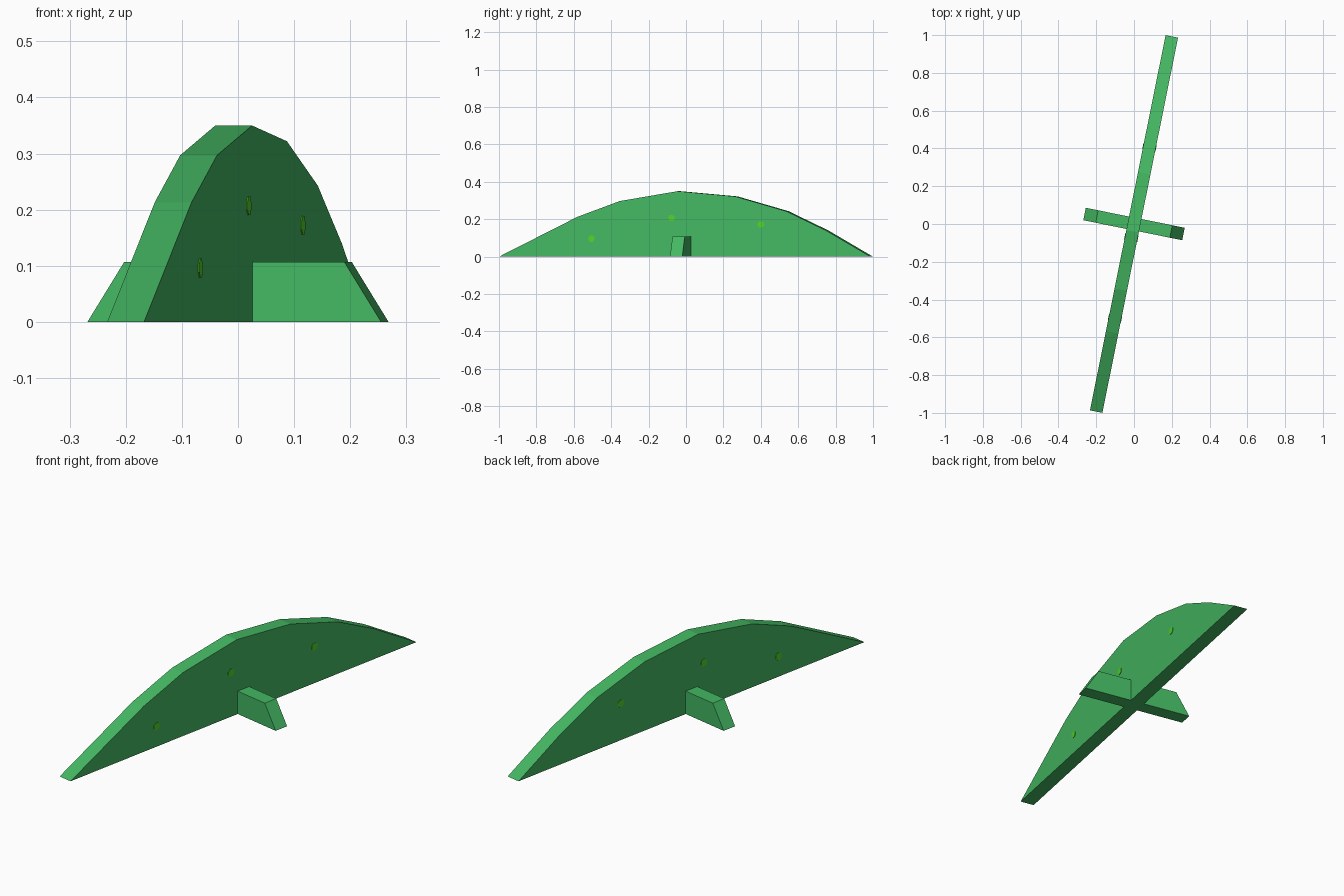
import bpy, bmesh, math
from mathutils import Matrix

if "Cube" in bpy.data.objects:
    bpy.data.objects.remove(bpy.data.objects["Cube"])

YAW = math.radians(90 - 11.4)   # direction of the long panel
THICK = 0.067


def material(name, rgb):
    m = bpy.data.materials.new(name)
    m.diffuse_color = (*rgb, 1)
    m.use_nodes = True
    m.node_tree.nodes["Principled BSDF"].inputs["Base Color"].default_value = m.diffuse_color
    return m


leaf_green = material("leaf green", (0.058, 0.479, 0.122))
lime = material("lime", (0.085, 0.65, 0.022))


def plate(name, outline, thickness, yaw, mat):
    """Extrude a (length, height) outline evenly about its own plane, then turn it about z."""
    bm = bmesh.new()
    face = bm.faces.new([bm.verts.new((u, -thickness / 2, z)) for u, z in outline])
    new = bmesh.ops.extrude_face_region(bm, geom=[face])["geom"]
    bmesh.ops.translate(bm, vec=(0, thickness, 0),
                        verts=[v for v in new if isinstance(v, bmesh.types.BMVert)])
    bmesh.ops.recalc_face_normals(bm, faces=bm.faces[:])
    bm.transform(Matrix.Rotation(yaw, 4, 'Z'))
    me = bpy.data.meshes.new(name)
    bm.to_mesh(me)
    bm.free()
    me.materials.append(mat)
    ob = bpy.data.objects.new(name, me)
    bpy.context.collection.objects.link(ob)
    return ob


# Long arched panel
arch = [(-1.013, 0), (-0.585, 0.213), (-0.355, 0.297), (-0.039, 0.35),
        (0.275, 0.322), (0.553, 0.243), (0.77, 0.14), (1.013, 0)]
plate("arched_panel", arch, THICK, YAW, leaf_green)

# Crosswise foot that holds the panel upright
foot = [(-0.267, 0), (-0.2, 0.107), (0.2, 0.107), (0.267, 0)]
plate("cross_foot", foot, THICK, YAW - math.pi / 2, leaf_green)

# Small round spots showing on both faces of the panel
for i, (u, z) in enumerate([(-0.509, 0.096), (-0.073, 0.207), (0.415, 0.172)]):
    ring = [(u + 0.018 * math.cos(a * math.pi / 4 + math.pi / 8),
             z + 0.018 * math.sin(a * math.pi / 4 + math.pi / 8)) for a in range(8)]
    plate(f"spot_{i + 1}", ring, THICK + 0.004, YAW, lime)
